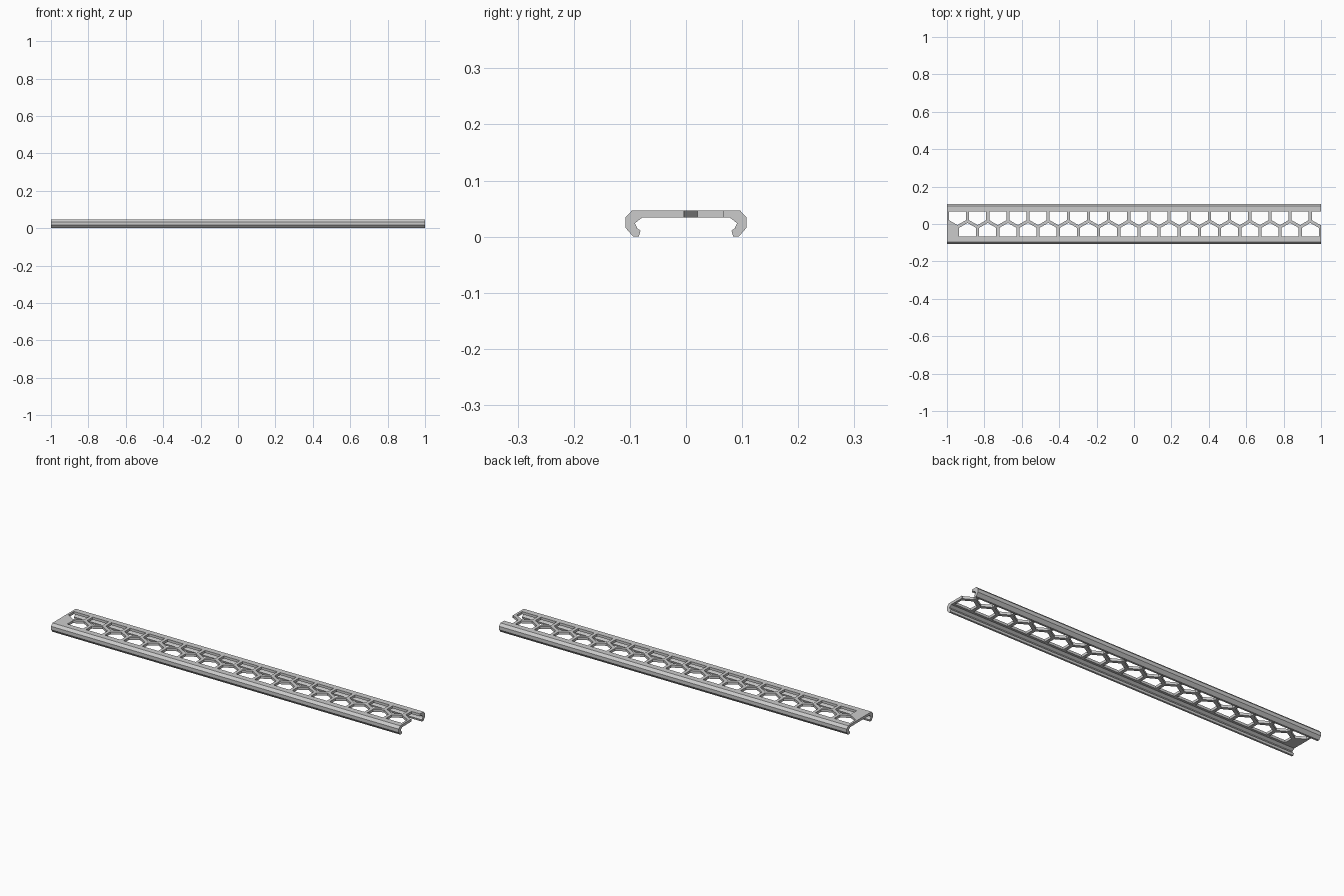
import bpy, bmesh, math

cube = bpy.data.objects.get("Cube")
if cube:
    bpy.data.objects.remove(cube, do_unlink=True)

grey = bpy.data.materials.new("plain_grey")
grey.use_nodes = True
GREY = (0.6, 0.6, 0.6, 1.0)
grey.diffuse_color = GREY
grey.node_tree.nodes["Principled BSDF"].inputs["Base Color"].default_value = GREY


def prism(bm, points, depth):
    """Extrude a closed polygon along the vector depth."""
    face = bm.faces.new([bm.verts.new(p) for p in points])
    geom = bmesh.ops.extrude_face_region(bm, geom=[face])["geom"]
    verts = [g for g in geom if isinstance(g, bmesh.types.BMVert)]
    bmesh.ops.translate(bm, verts=verts, vec=depth)


def make_object(name, bm):
    bmesh.ops.recalc_face_normals(bm, faces=bm.faces[:])
    mesh = bpy.data.meshes.new(name)
    bm.to_mesh(mesh)
    bm.free()
    mesh.materials.append(grey)
    obj = bpy.data.objects.new(name, mesh)
    bpy.context.collection.objects.link(obj)
    return obj


# Channel: one half of the clip-edged cross-section (y, z), mirrored and extruded
half = [(0.096, 0.047), (0.108, 0.034), (0.108, 0.016), (0.094, 0.0), (0.084, 0.0),
        (0.081, 0.011), (0.087, 0.015), (0.091, 0.024), (0.078, 0.034)]
section = half + [(-y, z) for y, z in reversed(half)]
bm = bmesh.new()
prism(bm, [(-1, y, z) for y, z in section], (2, 0, 0))
channel = make_object("perforated_channel", bm)

# Honeycomb holes: two staggered rows, flattened along the rails
PITCH, ROW_Y, RADIUS, LIMIT = 0.1078, 0.0467, 0.0525, 0.066
apothem = RADIUS * math.cos(math.pi / 6)
bm = bmesh.new()
for side, first, count in ((1, -0.944, 19), (-1, -0.890, 18)):
    for i in range(count):
        x = first + i * PITCH
        shoulder = ROW_Y - RADIUS / 2
        outline = [(-apothem, LIMIT), (-apothem, shoulder), (0, ROW_Y - RADIUS),
                   (apothem, shoulder), (apothem, LIMIT)]
        prism(bm, [(x + dx, side * y, 0.02) for dx, y in outline], (0, 0, 0.05))
cutter = make_object("hole_cutter", bm)
cutter.hide_render = True

# Cut the holes and drop the cutter
mod = channel.modifiers.new("holes", "BOOLEAN")
mod.operation = "DIFFERENCE"
mod.solver = "EXACT"
mod.object = cutter
bpy.context.view_layer.objects.active = channel
channel.select_set(True)
bpy.ops.object.modifier_apply(modifier=mod.name)
bpy.data.objects.remove(cutter, do_unlink=True)
